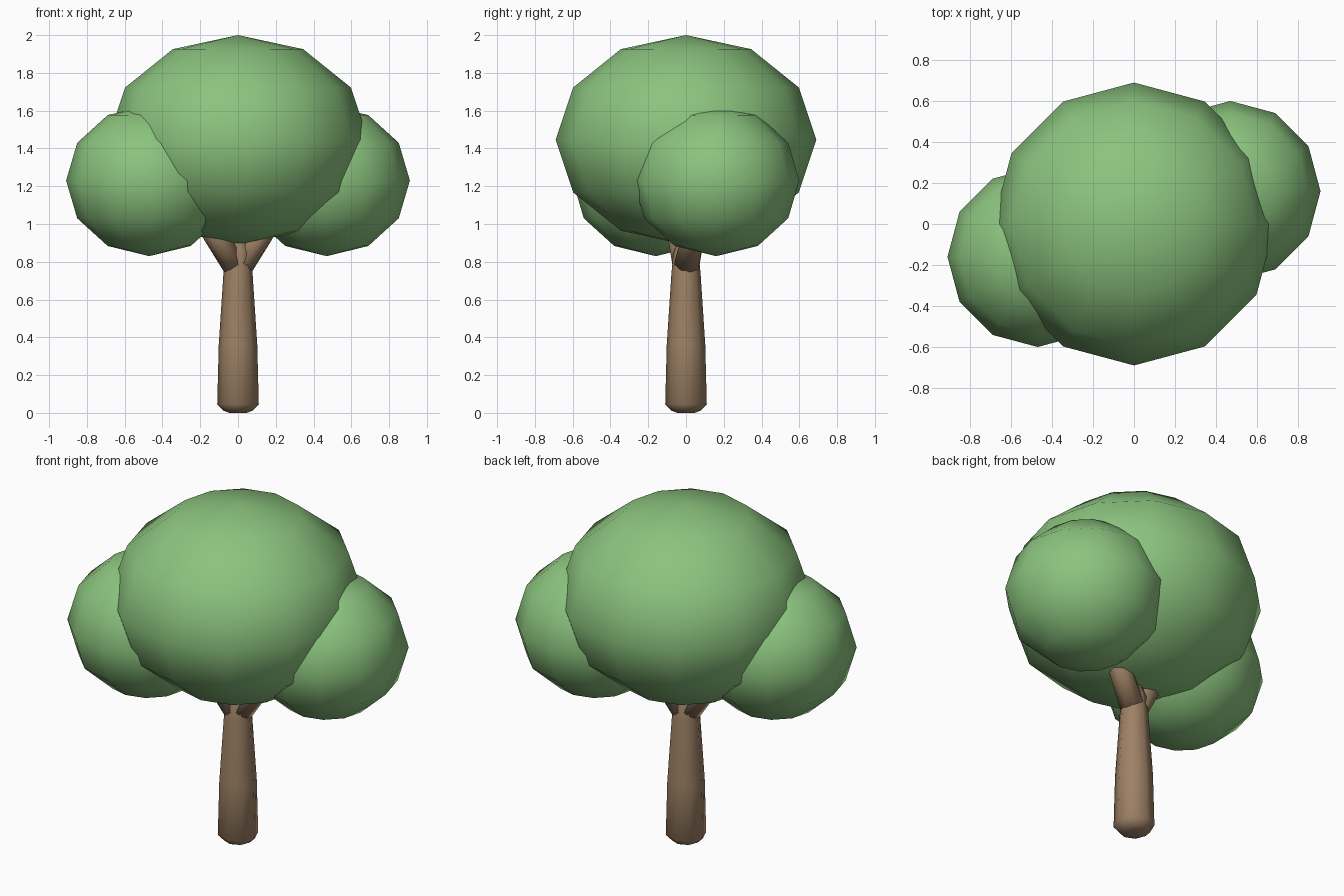
import bpy, bmesh, math
from mathutils import Vector, Matrix

if "Cube" in bpy.data.objects:
    bpy.data.objects.remove(bpy.data.objects["Cube"])


def material(name, rgb):
    m = bpy.data.materials.new(name)
    m.diffuse_color = (*rgb, 1)
    m.use_nodes = True
    m.node_tree.nodes["Principled BSDF"].inputs["Base Color"].default_value = m.diffuse_color
    return m


LEAF = material("leaf green", (0.26, 0.55, 0.21))
BARK = material("bark brown", (0.34, 0.22, 0.13))


def finish(bm, name, mat):
    bmesh.ops.recalc_face_normals(bm, faces=bm.faces)
    for f in bm.faces:
        f.smooth = True
    mesh = bpy.data.meshes.new(name)
    bm.to_mesh(mesh)
    bm.free()
    mesh.materials.append(mat)
    obj = bpy.data.objects.new(name, mesh)
    bpy.context.collection.objects.link(obj)


def foliage(name, centre, radii):
    """Low-poly ellipsoid, 12 segments by 6 rings."""
    bm = bmesh.new()
    bmesh.ops.create_uvsphere(
        bm, u_segments=12, v_segments=6, radius=1,
        matrix=Matrix.Translation(centre) @ Matrix.Diagonal((*radii, 1)))
    finish(bm, name, LEAF)


def limb(name, rings, sides=8):
    """Closed tube through (centre, radius) rings, all square to its axis."""
    bm = bmesh.new()
    axis = Vector(rings[-1][0]) - Vector(rings[0][0])
    turn = axis.to_track_quat('Z', 'Y')
    loops = []
    for centre, r in rings:
        angles = [2 * math.pi * i / sides for i in range(sides)]
        loops.append([bm.verts.new(Vector(centre) + turn @ Vector(
            (r * math.cos(a), r * math.sin(a), 0))) for a in angles])
    for a, b in zip(loops, loops[1:]):
        for i in range(sides):
            j = (i + 1) % sides
            bm.faces.new((a[i], a[j], b[j], b[i]))
    bm.faces.new(loops[0])
    bm.faces.new(loops[-1])
    finish(bm, name, BARK)


# Trunk, rounded at the foot and tapering upwards
limb("trunk", [((0, 0, z), r) for z, r in (
    (0.0, 0.045), (0.012, 0.078), (0.045, 0.11), (0.36, 0.102),
    (0.74, 0.077), (0.84, 0.068), (0.92, 0.04))])

# Two branches forking into the side foliage
for side, s in (("right", 1), ("left", -1)):
    limb(f"{side}_branch", [((s * x, s * x * 0.3, z), r) for x, z, r in (
        (0.018, 0.785, 0.07), (0.12, 0.94, 0.065), (0.26, 1.15, 0.05))])
    foliage(f"{side}_foliage", (s * 0.47, s * 0.16, 1.23), (0.44, 0.44, 0.4))

# Large crown
foliage("crown_foliage", (0, 0, 1.445), (0.69, 0.69, 0.555))
